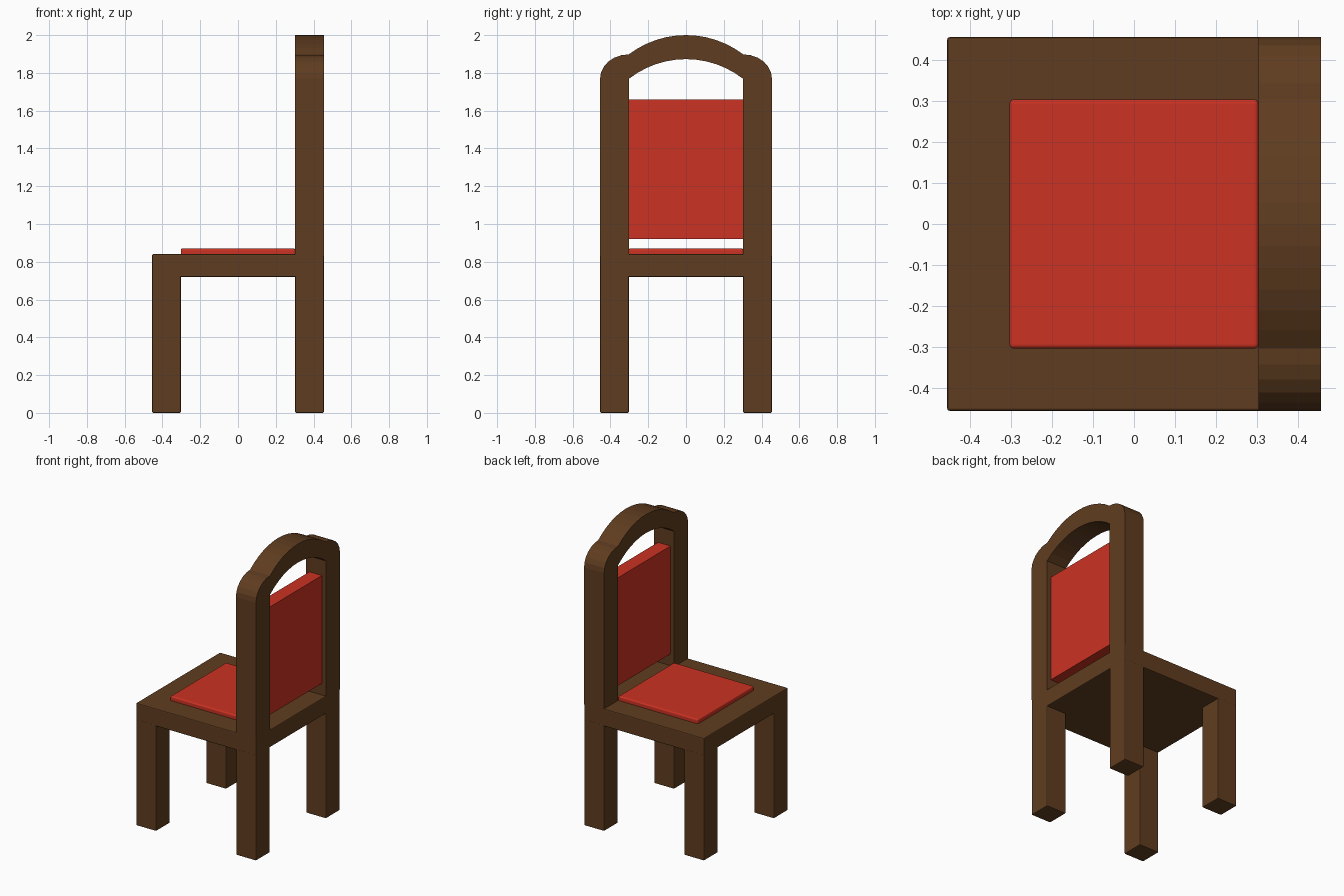
import bpy, bmesh
from math import sin, cos, pi, asin

if "Cube" in bpy.data.objects:
    bpy.data.objects.remove(bpy.data.objects["Cube"])


def material(name, rgb):
    m = bpy.data.materials.new(name)
    m.diffuse_color = (*rgb, 1)
    m.use_nodes = True
    m.node_tree.nodes["Principled BSDF"].inputs["Base Color"].default_value = m.diffuse_color
    return m


wood = material("brown_wood", (0.115, 0.046, 0.014))
fabric = material("red_fabric", (0.60, 0.032, 0.016))


def finish(name, bm, mat, bevel=0.0, segments=2):
    bmesh.ops.recalc_face_normals(bm, faces=bm.faces)
    me = bpy.data.meshes.new(name)
    bm.to_mesh(me)
    bm.free()
    me.materials.append(mat)
    ob = bpy.data.objects.new(name, me)
    bpy.context.collection.objects.link(ob)
    if bevel:
        mod = ob.modifiers.new("bevel", 'BEVEL')
        mod.width, mod.segments = bevel, segments
    return ob


def box(name, lo, hi, mat, bevel=0.0, segments=2):
    bm = bmesh.new()
    bmesh.ops.create_cube(bm, size=1)
    for v in bm.verts:
        v.co = [(lo[i] + hi[i]) / 2 + v.co[i] * (hi[i] - lo[i]) for i in range(3)]
    return finish(name, bm, mat, bevel, segments)


def arc(half, z_end, z_top, steps=12):
    # circular arch from y = +half to y = -half
    rise = z_top - z_end
    r = (half * half + rise * rise) / (2 * rise)
    a = asin(half / r)
    angles = [a - 2 * a * i / steps for i in range(steps + 1)]
    return [(r * sin(t), z_top - r + r * cos(t)) for t in angles]


OUT, IN = 0.455, 0.303   # outer edge and inner edge of the posts
SEAT_LO, SEAT_HI = 0.72, 0.84

# Four legs
for xn, sx in (("front", -1), ("back", 1)):
    for yn, sy in (("right", -1), ("left", 1)):
        xs, ys = sorted((sx * IN, sx * OUT)), sorted((sy * IN, sy * OUT))
        box(f"{xn}_{yn}_leg", (xs[0], ys[0], 0), (xs[1], ys[1], SEAT_LO + 0.01), wood, 0.006)

# Seat board and its cushion
box("seat", (-OUT, -OUT, SEAT_LO), (OUT, OUT, SEAT_HI), wood, 0.006)
box("seat_cushion", (-IN, -IN, SEAT_HI - 0.01), (IN, IN, 0.87), fabric, 0.009, 3)

# Back frame: posts, rounded shoulders and arched top in one profile
shoulder = [(IN + (OUT - IN) * cos(t), 1.77 + 0.128 * sin(t))
            for t in (pi / 2 * i / 6 for i in range(6))]
outline = [(OUT, SEAT_HI - 0.01)] + shoulder
outline += arc(IN, 1.898, 2.0)
outline += [(-y, z) for y, z in reversed(shoulder)]
outline += [(-OUT, SEAT_HI - 0.01), (-IN, SEAT_HI - 0.01)]
outline += list(reversed(arc(IN, 1.768, 1.873)))
outline += [(IN, SEAT_HI - 0.01)]
bm = bmesh.new()
face = bm.faces.new([bm.verts.new((IN, y, z)) for y, z in outline])
ext = bmesh.ops.extrude_face_region(bm, geom=[face])
moved = [g for g in ext["geom"] if isinstance(g, bmesh.types.BMVert)]
bmesh.ops.translate(bm, verts=moved, vec=(OUT - IN, 0, 0))
finish("back_frame", bm, wood)

# Upholstered back panel held between the posts
box("back_cushion", (0.33, -IN - 0.005, 0.92), (0.425, IN + 0.005, 1.66), fabric)
